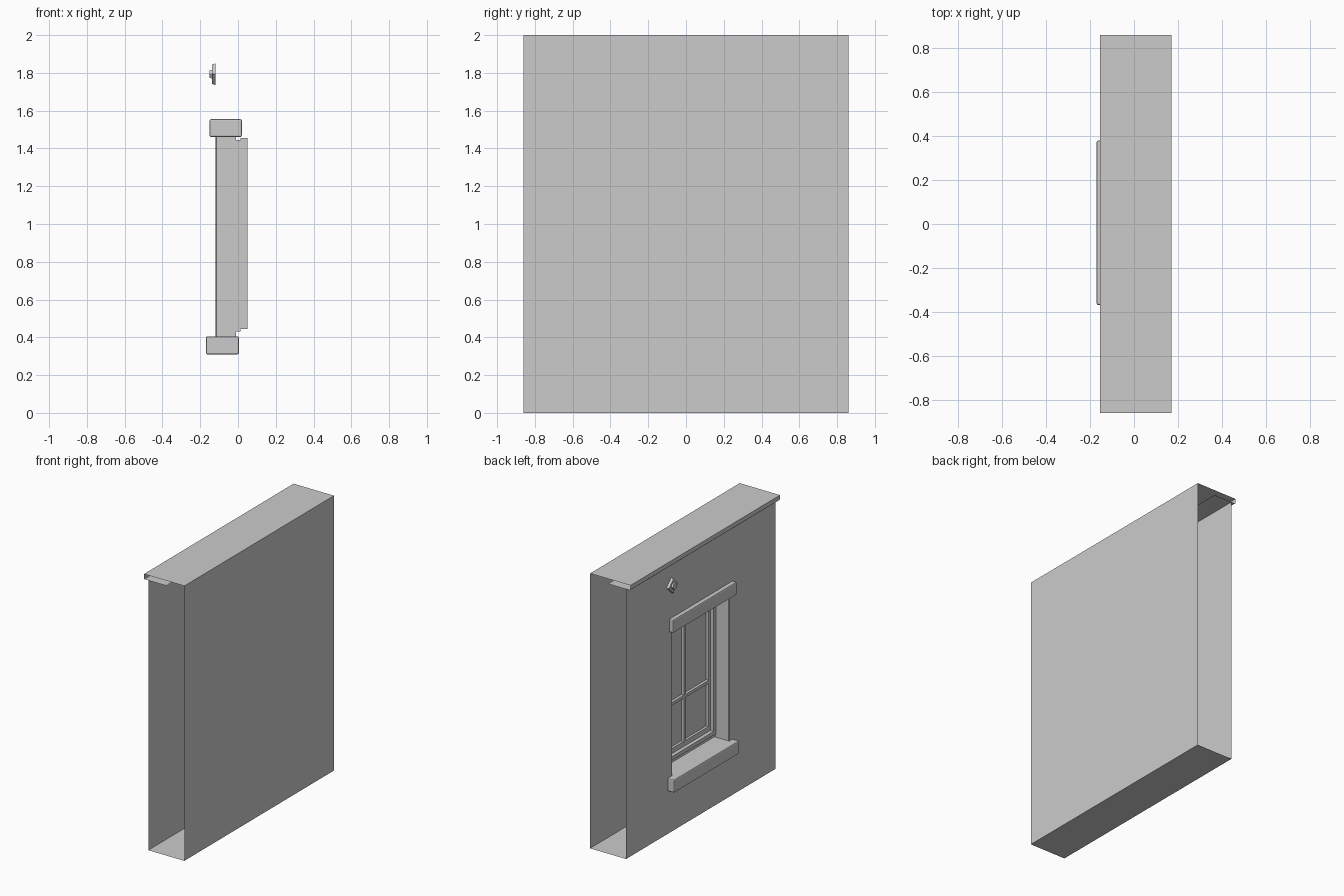
import bpy, bmesh, math
from mathutils import Matrix

if "Cube" in bpy.data.objects:
    bpy.data.objects.remove(bpy.data.objects["Cube"])

HALF = 0.86        # half length of the wall along y
FACE = -0.12       # x of the windowed wall face


def finish(name, bm):
    mesh = bpy.data.meshes.new(name)
    bm.to_mesh(mesh)
    bm.free()
    ob = bpy.data.objects.new(name, mesh)
    bpy.context.collection.objects.link(ob)
    return ob


def box(name, x, y, z, bevel=0.0):
    bm = bmesh.new()
    bmesh.ops.create_cube(bm, size=1)
    for v in bm.verts:
        v.co = [lo + (c + 0.5) * (hi - lo) for c, (lo, hi) in zip(v.co, (x, y, z))]
    if bevel:
        bmesh.ops.bevel(bm, geom=bm.edges[:], offset=bevel, segments=2,
                        profile=0.5, affect='EDGES')
    return finish(name, bm)


def sheet(name, profile):
    """Open strip: an (x, z) profile swept along y."""
    bm = bmesh.new()
    rows = [[bm.verts.new((x, y, z)) for y in (-HALF, HALF)] for x, z in profile]
    for a, b in zip(rows, rows[1:]):
        bm.faces.new((a[0], a[1], b[1], b[0]))
    return finish(name, bm)


def rings(name, loops, close=False):
    """Bridge rectangles given as (x, half width, z low, z high)."""
    bm = bmesh.new()
    rs = [[bm.verts.new(p) for p in ((x, h, a), (x, -h, a), (x, -h, b), (x, h, b))]
          for x, h, a, b in loops]
    if close:
        rs.append(rs[0])
    for r, s in zip(rs, rs[1:]):
        for i in range(4):
            j = (i + 1) % 4
            bm.faces.new((r[i], r[j], s[j], s[i]))
    return finish(name, bm)


def frame(name, x, half, z, width):
    a, b = z
    inner = (half - width, a + width, b - width)
    return rings(name, [(x[0], half, a, b), (x[0], *inner),
                        (x[1], *inner), (x[1], half, a, b)], close=True)


# Floor, rear wall, roof strip and overhanging cornice lip, open at both ends
sheet("wall_shell", [(FACE, 0), (0.17, 0), (0.17, 2), (-0.155, 2),
                     (-0.155, 1.968), (-0.15, 1.963), (0.025, 1.963)])

# Front wall with window opening, chamfered edge and reveal
rings("window_wall", [(FACE, HALF, 0, 1.963), (FACE, 0.33, 0.37, 1.5),
                      (FACE + 0.006, 0.325, 0.375, 1.495),
                      (-0.01, 0.325, 0.375, 1.495)])

# Sill and lintel blocks
box("sill", (-0.17, 0.005), (-0.37, 0.38), (0.31, 0.405), 0.008)
box("lintel", (-0.15, 0.02), (-0.37, 0.362), (1.46, 1.555), 0.008)

# Stepped window frames
frame("outer_frame", (-0.015, 0.012), 0.325, (0.43, 1.445), 0.028)
frame("sash_frame", (0.012, 0.05), 0.325, (0.445, 1.455), 0.05)

# Glazing bars and glass
box("vertical_bar", (0.01, 0.03), (-0.011, 0.011), (0.49, 1.41))
box("horizontal_bar", (0.01, 0.03), (-0.276, 0.276), (0.81, 0.832))
bm = bmesh.new()
bm.faces.new([bm.verts.new((0.03, y, z)) for y, z in
              ((0.276, 0.49), (-0.276, 0.49), (-0.276, 1.41), (0.276, 1.41))])
finish("glass", bm)

# Diamond tie plate with a raised bolt
for name, radius, sides, x0, x1 in (("tie_plate", 0.057, 4, -0.137, FACE),
                                    ("tie_bolt", 0.026, 6, -0.15, -0.135)):
    bm = bmesh.new()
    bmesh.ops.create_cone(bm, cap_ends=True, segments=sides, radius1=radius,
                          radius2=radius * 0.9, depth=x1 - x0)
    bm.transform(Matrix.Translation(((x0 + x1) / 2, 0.34, 1.793))
                 @ Matrix.Rotation(-math.pi / 2, 4, 'Y'))
    finish(name, bm)
